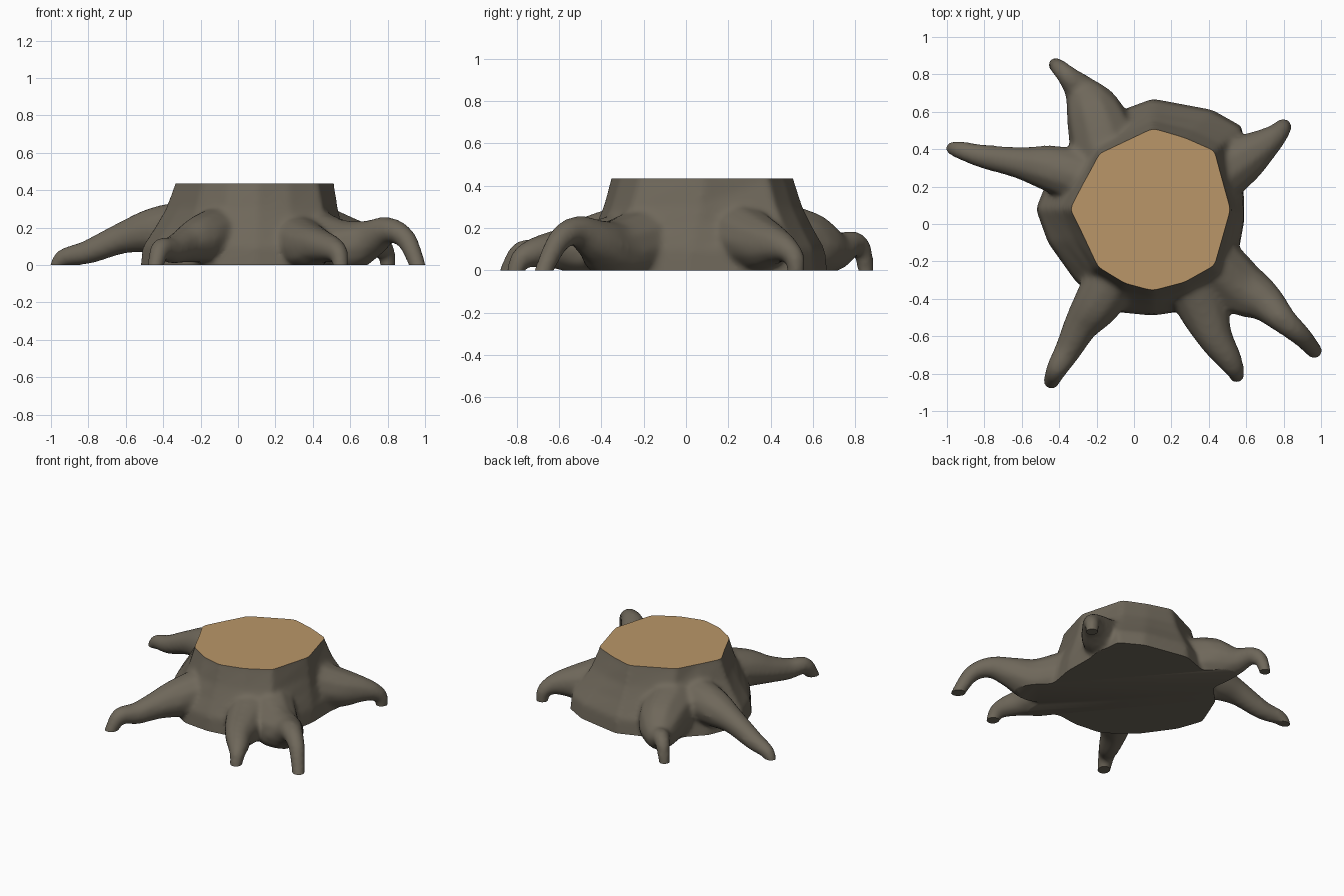
import bpy, bmesh
from mathutils import Vector, Matrix

if "Cube" in bpy.data.objects:
    bpy.data.objects.remove(bpy.data.objects["Cube"])

def material(name, rgb):
    m = bpy.data.materials.new(name)
    m.diffuse_color = (*rgb, 1)
    m.use_nodes = True
    m.node_tree.nodes["Principled BSDF"].inputs["Base Color"].default_value = m.diffuse_color
    return m

bark = material("bark", (0.158, 0.137, 0.103))
wood = material("cut_wood", (0.49, 0.305, 0.14))
CUT = 0.435

bm = bmesh.new()

# trunk: cut outline blended into a wider base outline
top = [(-.34, .08), (-.265, -.07), (-.19, -.23), (-.05, -.315), (.10, -.355), (.27, -.31),
       (.43, -.22), (.515, .08), (.43, .39), (.27, .46), (.10, .51), (-.185, .375), (-.265, .225)]
base = [(-.525, .08), (-.46, -.10), (-.31, -.31), (-.10, -.47), (.10, -.49), (.30, -.46),
        (.52, -.36), (.59, .02), (.58, .52), (.42, .61), (.10, .67), (-.20, .56), (-.42, .34)]
levels = [(-.08, 1.02), (0, 1), (.10, .93), (.20, .58), (.30, .27), (CUT, 0), (.54, -.1)]
rings = []
for z, t in levels:
    rings.append([bm.verts.new((a[0] + (b[0] - a[0]) * t, a[1] + (b[1] - a[1]) * t, z))
                  for a, b in zip(top, base)])
n = len(top)
for lo, hi in zip(rings, rings[1:]):
    for i in range(n):
        j = (i + 1) % n
        bm.faces.new((lo[i], lo[j], hi[j], hi[i]))
bm.faces.new(rings[0][::-1])
bm.faces.new(rings[-1])

# roots: x, y, z, radius along each path
roots = [
    [(-.13, .20, .20, .16), (-.40, .285, .19, .135), (-.60, .325, .15, .09),
     (-.80, .36, .07, .067), (-.93, .395, .04, .05), (-.975, .405, -.01, .036)],
    [(-.14, .36, .15, .20), (-.20, .56, .12, .165), (-.275, .70, .09, .095),
     (-.355, .79, .13, .058), (-.40, .835, .09, .048), (-.425, .853, -.03, .038)],
    [(.40, .23, .17, .17), (.57, .34, .13, .135), (.69, .42, .12, .09),
     (.76, .475, .10, .063), (.795, .515, .055, .049), (.80, .52, -.03, .041)],
    [(.38, -.18, .13, .18), (.55, -.33, .09, .155), (.69, -.41, .13, .11),
     (.80, -.515, .185, .074), (.90, -.605, .135, .057), (.97, -.685, -.03, .045)],
    [(.25, -.15, .15, .17), (.36, -.43, .10, .14), (.43, -.60, .10, .098),
     (.50, -.71, .085, .073), (.54, -.78, .055, .052), (.55, -.815, -.03, .041)],
    [(-.03, -.15, .18, .17), (-.18, -.40, .145, .135), (-.275, -.53, .11, .098),
     (-.35, -.67, .08, .075), (-.415, -.78, .08, .058), (-.445, -.85, -.03, .043)],
]

def smooth_point(p, i, t):
    a, b, c, d = (Vector(p[max(0, min(len(p) - 1, k))]) for k in range(i - 1, i + 3))
    return 0.5 * (2 * b + (c - a) * t + (2 * a - 5 * b + 4 * c - d) * t * t
                  + (3 * b - a - 3 * c + d) * t ** 3)

for path in roots:
    for i in range(len(path) - 1):
        for s in range(9):
            q = smooth_point(path, i, s / 8)
            bmesh.ops.create_icosphere(bm, subdivisions=2, radius=q[3],
                                       matrix=Matrix.Translation(q.xyz))

bmesh.ops.recalc_face_normals(bm, faces=bm.faces[:])
me = bpy.data.meshes.new("tree_stump")
bm.to_mesh(me)
bm.free()
stump = bpy.data.objects.new("tree_stump", me)
bpy.context.collection.objects.link(stump)
bpy.context.view_layer.objects.active = stump
stump.select_set(True)

# fuse trunk and roots into one skin
rm = stump.modifiers.new("fuse", 'REMESH')
rm.mode = 'VOXEL'
rm.voxel_size = 0.015
sm = stump.modifiers.new("soften", 'SMOOTH')
sm.factor = 0.5
sm.iterations = 12
for m in ("fuse", "soften"):
    bpy.ops.object.modifier_apply(modifier=m)
stump.data.materials.clear()
stump.data.materials.append(bark)
stump.data.materials.append(wood)

# saw cut on top, flat on the ground
bm = bmesh.new()
bm.from_mesh(stump.data)
for z, up in ((CUT, 1), (0, -1)):
    bmesh.ops.bisect_plane(bm, geom=bm.verts[:] + bm.edges[:] + bm.faces[:],
                           plane_co=(0, 0, z), plane_no=(0, 0, up), clear_outer=True)
    edges = [e for e in bm.edges if e.is_boundary and abs(e.verts[0].co.z - z) < 1e-3]
    bmesh.ops.holes_fill(bm, edges=edges, sides=0)
bmesh.ops.recalc_face_normals(bm, faces=bm.faces[:])
for f in bm.faces:
    f.material_index = int(all(v.co.z > CUT - 0.001 for v in f.verts))
bm.to_mesh(stump.data)
bm.free()
bpy.ops.object.shade_smooth_by_angle(angle=0.7)
